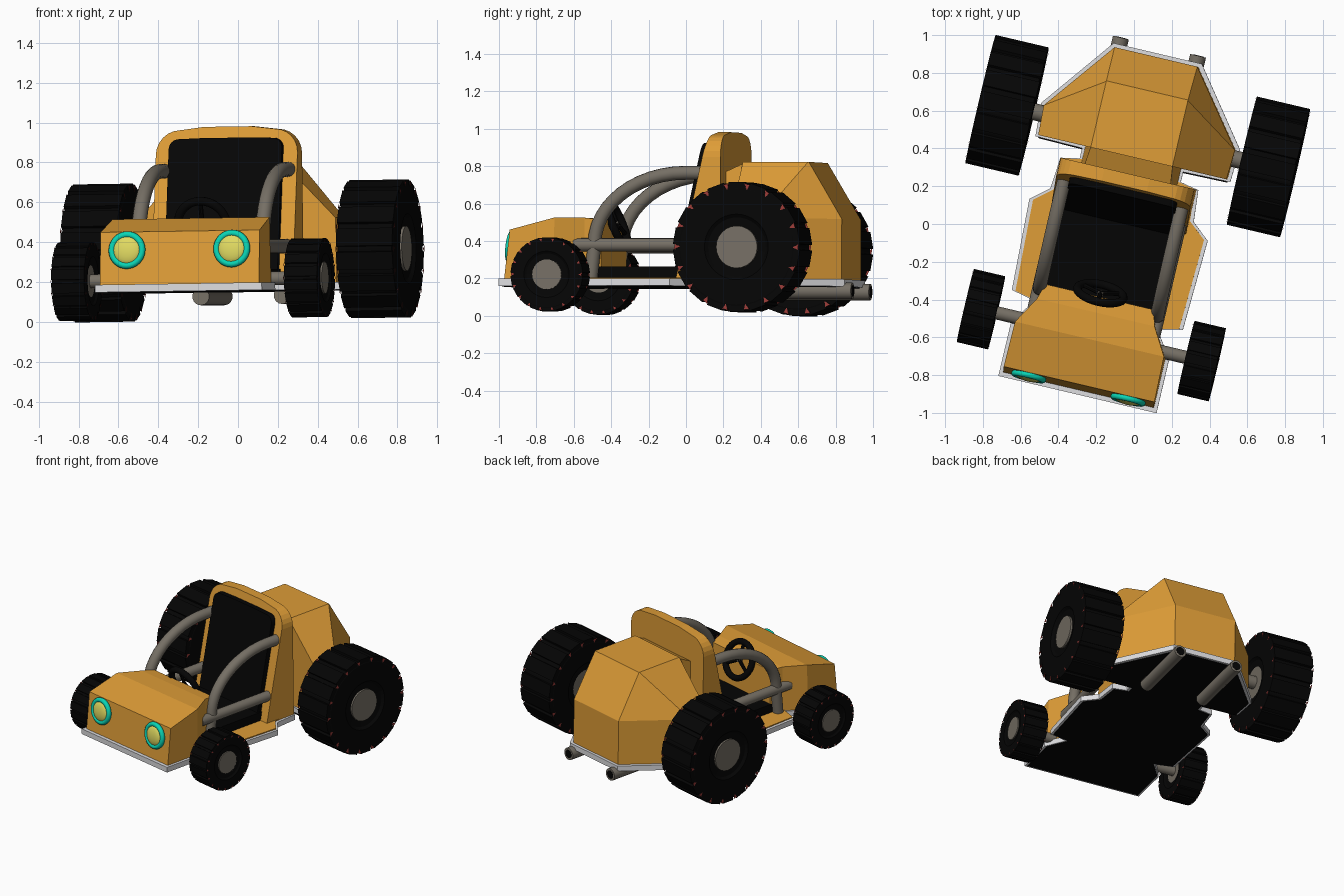
import bpy, bmesh, math
from mathutils import Matrix, Vector

if "Cube" in bpy.data.objects:
    bpy.data.objects.remove(bpy.data.objects["Cube"])

# whole buggy stands turned and slightly rolled
M = (Matrix.Translation((-0.086, -0.008, 0)) @ Matrix.Rotation(math.radians(-13.25), 4, 'Z')
     @ Matrix.Rotation(math.radians(-0.85), 4, 'Y'))


def mat(name, r, g, b):
    m = bpy.data.materials.new(name)
    m.diffuse_color = (r, g, b, 1)
    m.use_nodes = True
    m.node_tree.nodes["Principled BSDF"].inputs["Base Color"].default_value = m.diffuse_color
    return m


ORANGE = mat("orange paint", 0.73, 0.335, 0.038)
BLACK = mat("black rubber", 0.0015, 0.0015, 0.0015)
GREY = mat("grey metal", 0.18, 0.16, 0.13)
WHITE = mat("white trim", 0.72, 0.72, 0.74)
TEAL = mat("teal ring", 0.003, 0.66, 0.46)
YELLOW = mat("yellow lens", 0.75, 0.7, 0.12)
RED = mat("dark red", 0.33, 0.045, 0.04)


def finish(name, bm, mats, smooth=False, normals=True):
    if normals:
        bmesh.ops.recalc_face_normals(bm, faces=bm.faces)
    me = bpy.data.meshes.new(name)
    bm.to_mesh(me)
    bm.free()
    ob = bpy.data.objects.new(name, me)
    bpy.context.collection.objects.link(ob)
    for m in mats:
        me.materials.append(m)
    ob.matrix_world = M
    if smooth:
        bpy.ops.object.select_all(action='DESELECT')
        ob.select_set(True)
        bpy.context.view_layer.objects.active = ob
        bpy.ops.object.shade_smooth_by_angle(angle=math.radians(40))
    return ob


def sym(name, bottom, top, m):
    """Mirrored solid from half outlines running front to back."""
    bm = bmesh.new()
    R, L = [], []
    for ring in (bottom, top):
        R.append([bm.verts.new(p) for p in ring])
        L.append([bm.verts.new((-p[0], p[1], p[2])) for p in ring])
    n = len(bottom)
    for i in range(n - 1):
        for S in (R, L):
            bm.faces.new((S[0][i], S[0][i + 1], S[1][i + 1], S[1][i]))
        for k in (0, 1):
            bm.faces.new((R[k][i], R[k][i + 1], L[k][i + 1], L[k][i]))
    for i in (0, n - 1):
        bm.faces.new((R[0][i], R[1][i], L[1][i], L[0][i]))
    return finish(name, bm, [m])


def flat(pts, z):
    return [(x, y, z) for x, y in pts]


def arch_panel(name, half, top, bottom, rad, bow, front, back, m):
    """Upright panel with rounded top corners, front(z) and back(z) give depth."""
    side = [(half, bottom)]
    for i in range(7):
        a = math.pi / 2 * i / 6
        side.append((half - rad + rad * math.cos(a), top - rad - bow + rad * math.sin(a)))
    side.append(((half - rad) * 0.5, top - bow * 0.25))
    pts = side + [(-x, z) for x, z in reversed(side)]
    bm = bmesh.new()
    f = [bm.verts.new((x, front(z), z)) for x, z in pts]
    b = [bm.verts.new((x, back(z), z)) for x, z in pts]
    bm.faces.new(f)
    bm.faces.new(b)
    for i in range(len(pts)):
        j = (i + 1) % len(pts)
        bm.faces.new((f[i], f[j], b[j], b[i]))
    return finish(name, bm, [m])


def tube(name, path, r, m=GREY, seg=14):
    bm = bmesh.new()
    P = [Vector(p) for p in path]
    rings = []
    for i, p in enumerate(P):
        t = (P[min(i + 1, len(P) - 1)] - P[max(i - 1, 0)]).normalized()
        q = t.to_track_quat('Z', 'X' if abs(t.x) < 0.9 else 'Y')
        rings.append([bm.verts.new(p + q @ Vector((r * math.cos(a), r * math.sin(a), 0)))
                      for a in (2 * math.pi * k / seg for k in range(seg))])
    for a, b in zip(rings, rings[1:]):
        for k in range(seg):
            j = (k + 1) % seg
            bm.faces.new((a[k], a[j], b[j], b[k]))
    bm.faces.new(rings[0])
    bm.faces.new(rings[-1])
    return finish(name, bm, [m], True)


def torus(name, mtx, R, r, m, seg=32, sec=10):
    bm = bmesh.new()
    v = [[bm.verts.new(mtx @ Vector(((R + r * math.cos(b)) * math.cos(a), (R + r * math.cos(b)) * math.sin(a),
                                     r * math.sin(b))))
          for b in (2 * math.pi * j / sec for j in range(sec))]
         for a in (2 * math.pi * i / seg for i in range(seg))]
    for i in range(seg):
        for j in range(sec):
            i2, j2 = (i + 1) % seg, (j + 1) % sec
            bm.faces.new((v[i][j], v[i2][j], v[i2][j2], v[i][j2]))
    return finish(name, bm, [m], True)


def wheel(name, c, R, w, hub, out, treads=18):
    """Lathed tyre with tread blocks, red notches and a grey hub; out = outer side."""
    bm = bmesh.new()
    c = Vector(c)
    h, seg, core = w / 2, 36, R * 0.96
    prof = [(hub, h * 0.86), (hub * 1.4, h * 0.9), (hub * 1.55, h), (core * 0.93, h), (core, h * 0.95)]
    prof = prof + [(r, -x) for r, x in reversed(prof)]
    rings = [[bm.verts.new(c + Vector((x, r * math.cos(a), r * math.sin(a))))
              for a in (2 * math.pi * k / seg for k in range(seg))] for r, x in prof]
    for a, b in zip(rings, rings[1:]):
        for k in range(seg):
            j = (k + 1) % seg
            bm.faces.new((a[k], a[j], b[j], b[k]))
    for ring in (rings[0], rings[-1]):
        bm.faces.new(ring).material_index = 1
    bmesh.ops.recalc_face_normals(bm, faces=bm.faces)
    for k in range(treads):
        a = 2 * math.pi * k / treads
        rot = Matrix.Translation(c) @ Matrix.Rotation(a, 4, 'X')
        # tread block
        bmesh.ops.create_cube(bm, size=1, matrix=rot @ Matrix.Translation((0, 0, R * 0.935))
                              @ Matrix.Diagonal((w * 0.99, R * 0.26, R * 0.125, 1)))
        # red notch on each shoulder
        rot = rot @ Matrix.Rotation(math.pi / treads, 4, 'X')
        for s in (-1, 1):
            p = [rot @ Vector((s * (h + 0.003), y * R, z * R))
                 for y, z in ((-0.045, 0.985), (0.045, 0.975), (0.01, 0.89))]
            bm.faces.new([bm.verts.new(q) for q in (p if s > 0 else p[::-1])][::-1]).material_index = 2
    finish(name, bm, [BLACK, GREY, RED], normals=False)
    tube(name + "_hub", [c + Vector((out * h * 0.5, 0, 0)), c + Vector((out * h * 0.95, 0, 0))], hub, GREY, 24)


# chassis plate with white edge and black underside
outline = [(0.43, -0.92), (0.43, -0.625), (0.335, -0.49), (0.465, -0.46), (0.485, 0.03), (0.39, 0.11),
           (0.375, 0.28), (0.275, 0.30), (0.275, 0.355), (0.53, 0.36), (0.54, 0.54), (0.24, 0.935)]
sym("chassis_plate", flat(outline, 0.154), flat(outline, 0.192), WHITE)
under = [(x - 0.016, y * 0.983) for x, y in outline]
sym("underside", flat(under, 0.15), flat(under, 0.156), BLACK)
floor = [(x - 0.02, y) for x, y in outline[2:8]]
sym("side_floor", flat(floor, 0.19), flat(floor, 0.199), ORANGE)
tub = [(0.3, -0.41), (0.3, 0.12)]
sym("cockpit_tub", flat(tub, 0.19), flat(tub, 0.26), BLACK)

# hood
sym("hood", flat([(0.41, -0.895), (0.41, -0.63), (0.32, -0.475), (0.295, -0.39)], 0.19),
    [(0.41, -0.865, 0.455), (0.405, -0.62, 0.52), (0.32, -0.475, 0.52), (0.295, -0.39, 0.51)], ORANGE)

# rear body
low = [(0.512, 0.37), (0.52, 0.53), (0.225, 0.915)]
sym("rear_body_lower", flat(low, 0.19), flat(low, 0.515), ORANGE)
sym("rear_body_upper", flat(low, 0.515), flat([(0.222, 0.37), (0.222, 0.729), (0.222, 0.732)], 0.82), ORANGE)
sym("rear_body_neck", flat([(0.26, 0.22), (0.26, 0.38)], 0.19),
    [(0.24, 0.22, 0.74), (0.222, 0.38, 0.815)], ORANGE)


# seat shell and cushion
def lean(z):
    return 0.21 - 0.22 * (0.98 - z)


arch_panel("seat_shell", 0.365, 0.985, 0.19, 0.12, 0.02, lean, lambda z: 0.28, ORANGE)
arch_panel("seat_cushion", 0.292, 0.925, 0.2, 0.05, 0.005, lambda z: lean(z) - 0.035,
           lambda z: lean(z) + 0.01, BLACK)

# roll bars, side bars, exhausts, headlights, wheels
for s, side in ((-1, "left"), (1, "right")):
    bar = [(0.32 * s, -0.44, 0.19)]
    for i in range(13):
        a = math.pi / 2 * i / 12
        bar.append((0.32 * s, 0.08 - 0.5 * math.cos(a), 0.38 + 0.38 * math.sin(a)))
    tube(side + "_roll_bar", bar + [(0.32 * s, 0.2, 0.76)], 0.037)
    tube(side + "_side_bar", [(0.325 * s, -0.53, 0.375), (0.325 * s, 0.12, 0.375)], 0.036)
    tube(side + "_exhaust", [(0.21 * s, 0.46, 0.13), (0.21 * s, 0.972, 0.13)], 0.044)
    tube(side + "_exhaust_hole", [(0.21 * s, 0.9, 0.13), (0.21 * s, 0.974, 0.13)], 0.03, BLACK)
    face = Matrix.Translation((0.27 * s, -0.886, 0.364)) @ Matrix.Rotation(math.radians(84), 4, 'X')
    torus(side + "_headlight_ring", face, 0.078, 0.017, TEAL)
    bm = bmesh.new()
    bmesh.ops.create_uvsphere(bm, u_segments=20, v_segments=12, radius=0.074,
                              matrix=face @ Matrix.Diagonal((1, 1, 0.35, 1)))
    finish(side + "_headlight_lens", bm, [YELLOW], True)
    wheel(side + "_rear_wheel", (0.711 * s, 0.485, 0.356), 0.347, 0.292, 0.113, s)
    wheel(side + "_front_wheel", (0.60 * s, -0.597, 0.212), 0.198, 0.172, 0.08, s)

# axles
tube("front_axle", [(-0.56, -0.597, 0.212), (0.56, -0.597, 0.212)], 0.035)
tube("rear_axle", [(-0.62, 0.485, 0.356), (0.62, 0.485, 0.356)], 0.045)

# steering wheel with spokes and column
sw = Matrix.Translation((0, -0.37, 0.49)) @ Matrix.Rotation(math.radians(112), 4, 'X')
torus("steering_wheel", sw, 0.125, 0.022, BLACK)
for k in range(3):
    a = math.radians(90 + 120 * k)
    tube("steering_spoke", [sw @ Vector((0, 0, 0)), sw @ Vector((0.125 * math.cos(a), 0.125 * math.sin(a), 0))],
         0.012, BLACK, 8)
tube("steering_column", [sw @ Vector((0, 0, -0.01)), sw @ Vector((0, 0, 0.1))], 0.016, GREY, 10)
